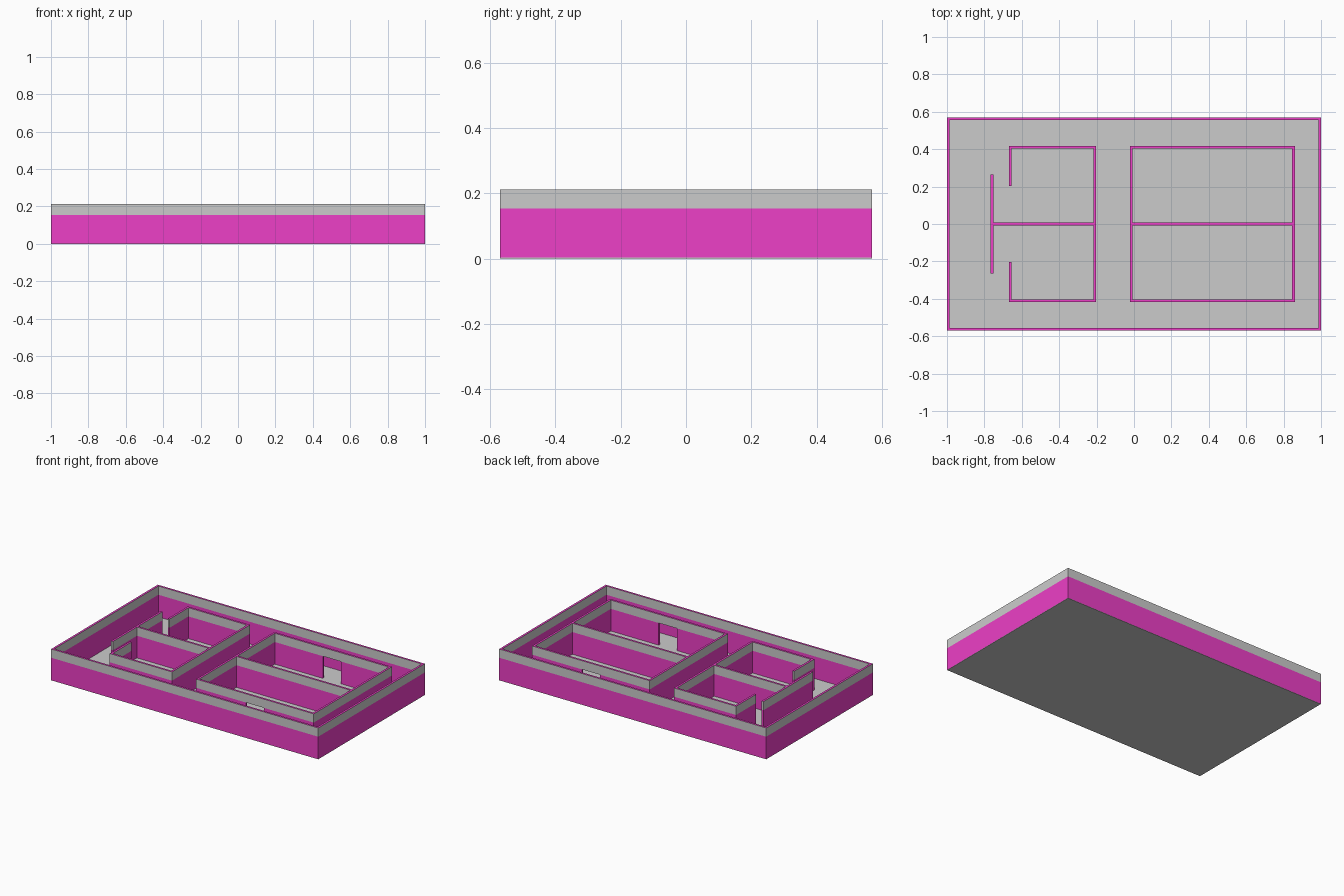
import bpy, bmesh

if "Cube" in bpy.data.objects:
    bpy.data.objects.remove(bpy.data.objects["Cube"])

T = 0.014                      # wall thickness
BASE, BAND, TOP = 0.002, 0.153, 0.212

paint = bpy.data.materials.new("magenta_paint")
paint.diffuse_color = (0.85, 0.05, 0.57, 1)
paint.use_nodes = True
paint.node_tree.nodes["Principled BSDF"].inputs["Base Color"].default_value = paint.diffuse_color
grey = bpy.data.materials.new("plain_grey")
grey.diffuse_color = (0.8, 0.8, 0.8, 1)
grey.use_nodes = True
grey.node_tree.nodes["Principled BSDF"].inputs["Base Color"].default_value = grey.diffuse_color


def add_box(bm, x0, x1, y0, y1, z0, z1, side_mat, top_mat):
    verts = bmesh.ops.create_cube(bm, size=1)["verts"]
    for v in verts:
        v.co = (x1 if v.co.x > 0 else x0,
                y1 if v.co.y > 0 else y0,
                z1 if v.co.z > 0 else z0)
    for f in {f for v in verts for f in v.link_faces}:
        is_top = all(abs(v.co.z - z1) < 1e-5 for v in f.verts)
        f.material_index = top_mat if is_top else side_mat


def finish(name, bm, mats):
    mesh = bpy.data.meshes.new(name)
    bmesh.ops.recalc_face_normals(bm, faces=bm.faces)
    bm.to_mesh(mesh)
    bm.free()
    for m in mats:
        mesh.materials.append(m)
    obj = bpy.data.objects.new(name, mesh)
    bpy.context.collection.objects.link(obj)
    return obj


def wall(name, x0, x1, y0, y1, door=None):
    """Painted lower wall (optional doorway along x), grey band, painted top."""
    bm = bmesh.new()
    spans = [(x0, door[0]), (door[1], x1)] if door else [(x0, x1)]
    for a, b in spans:
        add_box(bm, a, b, y0, y1, BASE, BAND, 0, 0)
    add_box(bm, x0, x1, y0, y1, BAND, TOP, 1, 0)
    finish(name, bm, [paint, grey])


# Floor slab
bm = bmesh.new()
add_box(bm, -1, 1, -0.57, 0.57, 0, 0.003, 0, 0)
finish("floor", bm, [])

# Outer walls at the ends
wall("outer_wall_left", -1, -1 + T, -0.57 + T, 0.57 - T)
wall("outer_wall_right", 1 - T, 1, -0.57 + T, 0.57 - T)

# Walls that repeat on the front and back
for side, s in (("front", -1), ("back", 1)):
    def ys(a, b):
        return sorted((s * a, s * b))
    wall("outer_wall_" + side, -1, 1, *ys(0.57 - T, 0.57))
    wall("small_room_wall_" + side, -0.668, -0.202, *ys(0.418 - T, 0.418))
    wall("small_room_entry_" + side, -0.668, -0.668 + T, *ys(0.203, 0.418 - T))
    wall("large_room_wall_" + side, -0.021, 0.86, *ys(0.418 - T, 0.418),
         door=(0.352, 0.487))

# Cross walls and central partitions
wall("small_room_end", -0.202 - T, -0.202, -0.418 + T, 0.418 - T)
wall("large_room_left", -0.021, -0.021 + T, -0.418 + T, 0.418 - T)
wall("large_room_right", 0.86 - T, 0.86, -0.418 + T, 0.418 - T)
wall("small_room_partition", -0.766 + T, -0.202 - T, -T / 2, T / 2)
wall("large_room_partition", -0.021 + T, 0.86 - T, -T / 2, T / 2)
wall("entry_screen", -0.766, -0.766 + T, -0.264, 0.264)
